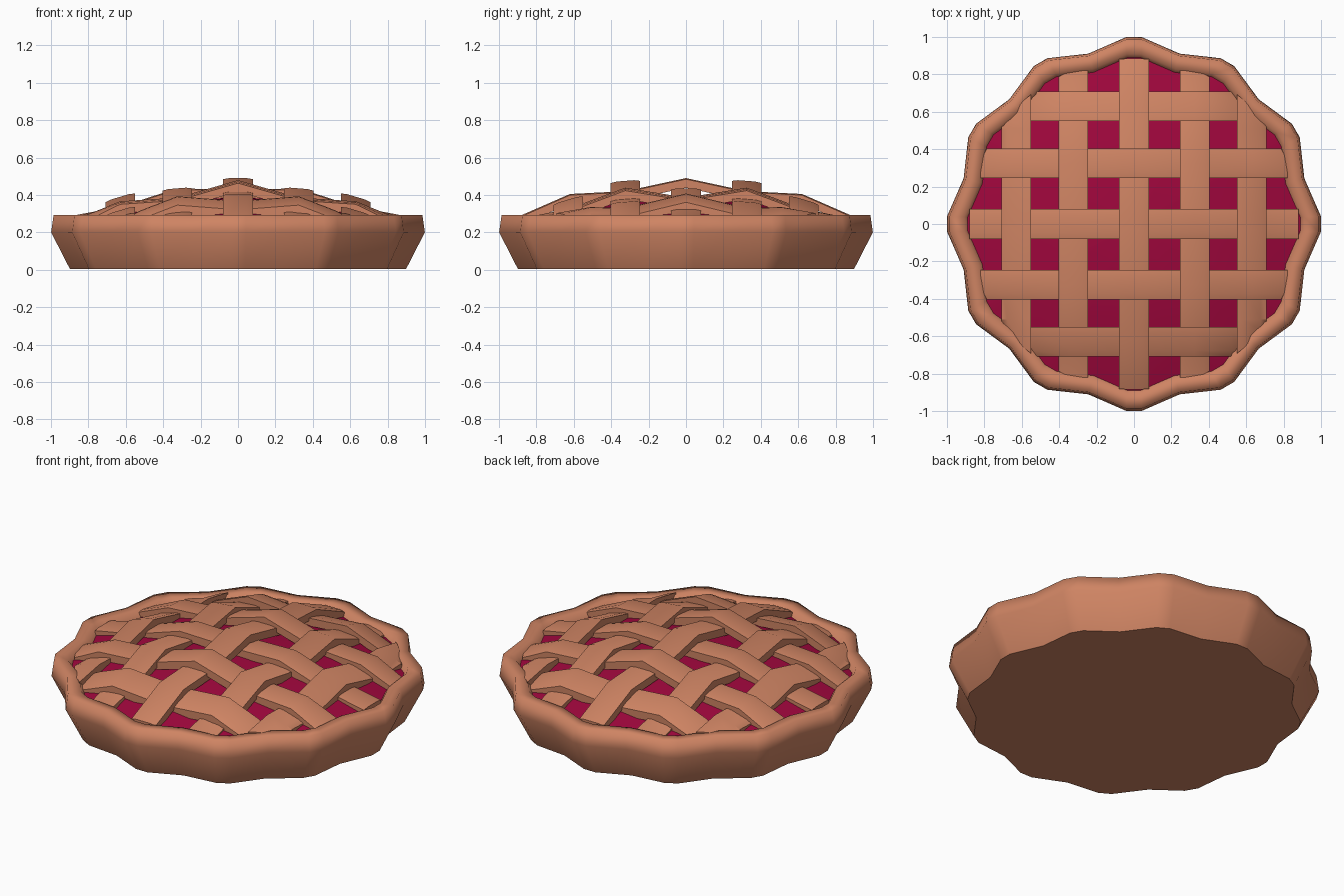
import bpy, bmesh, math

if "Cube" in bpy.data.objects:
    bpy.data.objects.remove(bpy.data.objects["Cube"])


def material(name, col):
    m = bpy.data.materials.new(name)
    m.diffuse_color = (*col, 1)
    m.use_nodes = True
    m.node_tree.nodes["Principled BSDF"].inputs["Base Color"].default_value = m.diffuse_color
    return m


CRUST = material("baked crust", (0.62, 0.23, 0.125))
BERRY = material("berry filling", (0.35, 0.002, 0.046))

# Scalloped outline: 12 lobes, two points per crest and one per valley
OUTLINE = []
for k in range(12):
    a = k * 30
    OUTLINE += [(a - 2.4, 1.0), (a + 2.4, 1.0), (a + 15, 0.943)]


def finish(name, bm, mat, angle):
    bmesh.ops.recalc_face_normals(bm, faces=bm.faces)
    me = bpy.data.meshes.new(name)
    bm.to_mesh(me)
    bm.free()
    me.materials.append(mat)
    ob = bpy.data.objects.new(name, me)
    bpy.context.collection.objects.link(ob)
    bpy.ops.object.select_all(action='DESELECT')
    ob.select_set(True)
    bpy.context.view_layer.objects.active = ob
    bpy.ops.object.shade_smooth_by_angle(angle=math.radians(angle))
    return ob


def lathe(name, profile, mat, cap_first, cap_last, angle):
    bm = bmesh.new()
    rings = []
    for r, z in profile:
        rings.append([bm.verts.new((r * s * math.cos(math.radians(a)),
                                    r * s * math.sin(math.radians(a)), z))
                      for a, s in OUTLINE])
    n = len(OUTLINE)
    for lo, hi in zip(rings, rings[1:]):
        for i in range(n):
            j = (i + 1) % n
            bm.faces.new((lo[i], lo[j], hi[j], hi[i]))
    if cap_first:
        bm.faces.new(rings[0][::-1])
    if cap_last:
        bm.faces.new(rings[-1])
    ob = finish(name, bm, mat, angle)
    # Outward and upward facing surface for open shells
    if not cap_first and ob.data.polygons[0].normal.z < 0:
        ob.data.flip_normals()
    return ob


# Crust shell with flared side, soft rim and flat base
crust = lathe("crust_shell",
              [(0.90, 0.005), (1.0, 0.2), (0.987, 0.292), (0.91, 0.292),
               (0.875, 0.23), (0.87, 0.12)], CRUST, True, True, 85)
for p in crust.data.polygons:
    if p.normal.z < -0.9:
        p.use_smooth = False

# Domed filling
lathe("berry_filling", [(r, 0.385 - 0.16 * r * r)
                        for r in (0.89, 0.7, 0.5, 0.3, 0.12, 0.02)],
      BERRY, False, True, 40)


def strip(name, offset, path, along_y):
    """Woven ribbon: path lists (distance, top height) from middle to end."""
    pts = [(-d, z) for d, z in path[:0:-1]] + path
    half, thick = 0.079, 0.052
    tilt = -0.75 * offset * abs(offset)
    # slightly crowned cross-section
    section = [(-half, -thick), (half, -thick), (half, -0.006),
               (half * 0.6, 0), (-half * 0.6, 0), (-half, -0.006)]
    n = len(section)
    bm = bmesh.new()
    rings = []
    for k, (d, z) in enumerate(pts):
        ring = []
        for u, h in section:
            # the two ends are trimmed to the round inside of the rim
            e = d
            if k in (0, len(pts) - 1):
                limit = math.sqrt(0.885 ** 2 - (offset + u) ** 2)
                e = math.copysign(min(path[-1][0], limit), d)
            p = (offset + u, e) if along_y else (e, offset + u)
            ring.append(bm.verts.new((*p, z + h + tilt * u)))
        rings.append(ring)
    for a, b in zip(rings, rings[1:]):
        for i in range(n):
            j = (i + 1) % n
            bm.faces.new((a[i], a[j], b[j], b[i]))
    bm.faces.new(rings[0][::-1])
    bm.faces.new(rings[-1])
    finish(name, bm, CRUST, 35)


# Lattice: strips weave over and under at each crossing
OFFSETS = (0.0, 0.325, 0.63)
LENGTHWISE = [[(0, .49), (.325, .42), (.62, .405), (.89, .29)],
              [(0, .382), (.325, .435), (.62, .325), (.83, .28)],
              [(0, .39), (.325, .312), (.51, .318), (.70, .285)]]
CROSSWISE = [[(0, .428), (.325, .435), (.63, .337), (.88, .29)],
             [(0, .475), (.325, .382), (.63, .362), (.82, .285)],
             [(0, .35), (.325, .375), (.52, .30), (.58, .27)]]
for paths, label, along_y in ((LENGTHWISE, "lengthwise", True),
                              (CROSSWISE, "crosswise", False)):
    for off, path in zip(OFFSETS, paths):
        for side in ((1, -1) if off else (1,)):
            strip(f"{label}_lattice_strip", off * side, path, along_y)
